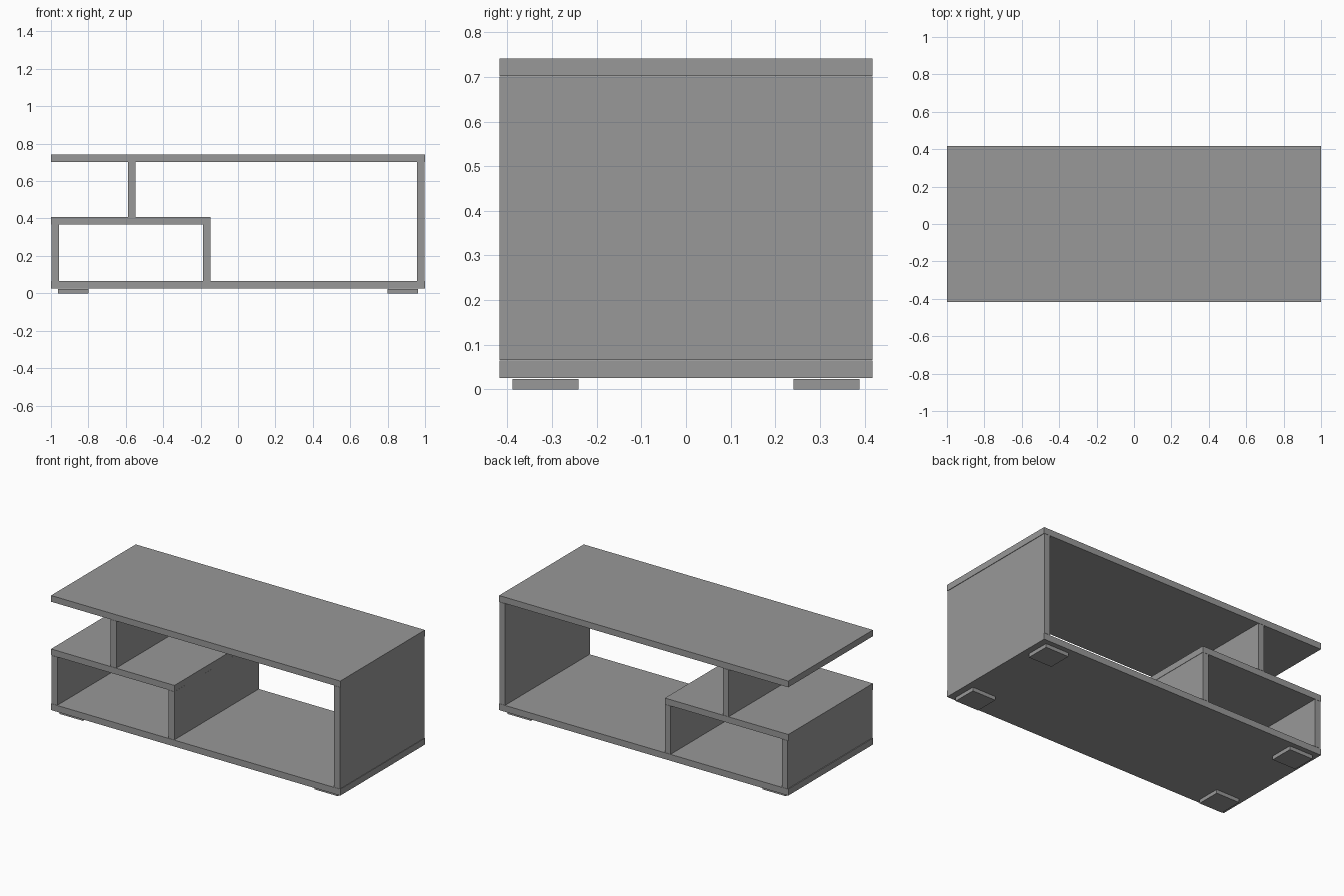
import bpy

if "Cube" in bpy.data.objects:
    bpy.data.objects.remove(bpy.data.objects["Cube"])

D = 0.418  # half depth shared by all panels

# dark grey board finish
grey = bpy.data.materials.new("dark_grey")
grey.diffuse_color = (0.316, 0.316, 0.316, 1)
grey.use_nodes = True
grey.node_tree.nodes["Principled BSDF"].inputs["Base Color"].default_value = grey.diffuse_color


def box(name, x0, x1, z0, z1, y0=-D, y1=D):
    bpy.ops.mesh.primitive_cube_add(size=1, location=((x0 + x1) / 2, (y0 + y1) / 2, (z0 + z1) / 2))
    ob = bpy.context.object
    ob.name = name
    ob.scale = (x1 - x0, y1 - y0, z1 - z0)
    bpy.ops.object.transform_apply(location=False, rotation=False, scale=True)
    ob.data.materials.append(grey)
    return ob


# horizontal boards
box("top_board", -1, 1, 0.702, 0.741)
box("bottom_board", -1, 1, 0.025, 0.065)
box("middle_shelf", -1, -0.147, 0.368, 0.407)

# upright panels
box("right_side_panel", 0.958, 0.998, 0.066, 0.701)
box("left_side_panel", -0.996, -0.957, 0.066, 0.367)
box("lower_divider", -0.187, -0.148, 0.066, 0.367)
box("upper_divider", -0.588, -0.549, 0.408, 0.701)

# four flat feet
for sx, side in ((-1, "left"), (1, "right")):
    for sy, end in ((-1, "front"), (1, "back")):
        xs = sorted((sx * 0.80, sx * 0.962))
        ys = sorted((sy * 0.241, sy * 0.389))
        box(f"{end}_{side}_foot", *xs, 0, 0.023, *ys)
